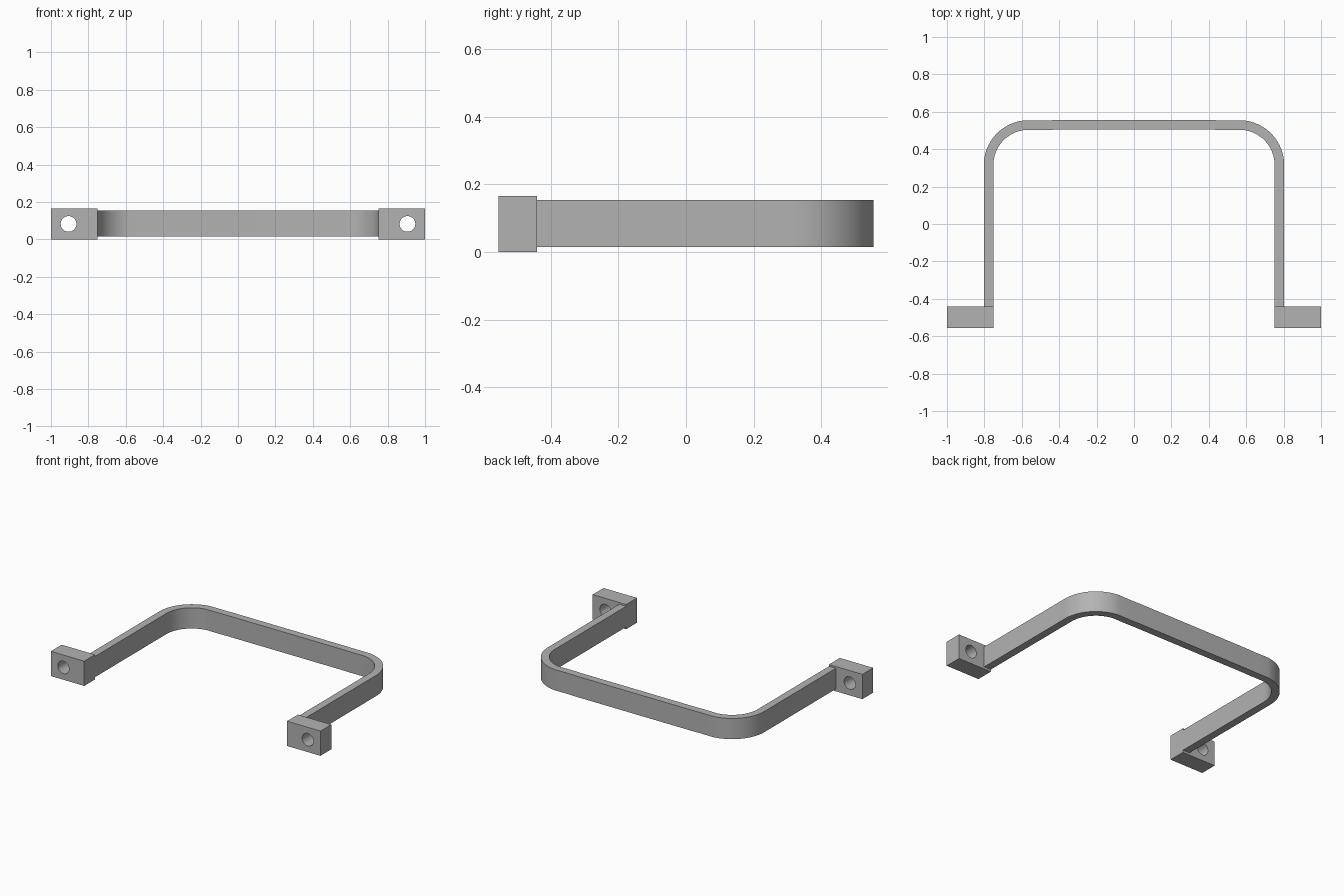
import bpy
import bmesh
from math import cos, sin, radians
from mathutils import Matrix, Vector

if "Cube" in bpy.data.objects:
    bpy.data.objects.remove(bpy.data.objects["Cube"], do_unlink=True)

metal = bpy.data.materials.new("grey metal")
metal.use_nodes = True
colour = (0.45, 0.45, 0.45, 1)
metal.diffuse_color = colour
metal.node_tree.nodes["Principled BSDF"].inputs["Base Color"].default_value = colour


def make_object(name, bm):
    bmesh.ops.recalc_face_normals(bm, faces=bm.faces)
    mesh = bpy.data.meshes.new(name)
    bm.to_mesh(mesh)
    bm.free()
    mesh.materials.append(metal)
    obj = bpy.data.objects.new(name, mesh)
    bpy.context.collection.objects.link(obj)
    return obj


def make_active(obj):
    bpy.ops.object.select_all(action="DESELECT")
    obj.select_set(True)
    bpy.context.view_layer.objects.active = obj


def half_profile(radius, offset):
    """Left half of one band edge, from the foot to the crossbar."""
    corner = Vector((0.563, 0.315))
    pts = [Vector((corner.x + radius, -0.44))]
    for i in range(17):
        a = radians(85 * i / 16)
        pts.append(corner + radius * Vector((cos(a), sin(a))))
    pts += [Vector((0.49, 0.553 - offset)), Vector((0.43, 0.555 - offset))]
    return pts


def full_profile(radius, offset):
    half = half_profile(radius, offset)
    return half + [Vector((-p.x, p.y)) for p in reversed(half)]


# Bent flat band, legs and crossbar in one piece
low, high, thick = 0.015, 0.154, 0.051
outer = full_profile(0.24, 0)
inner = full_profile(0.24 - thick, thick)
bm = bmesh.new()
rings = []
for o, i in zip(outer, inner):
    rings.append([bm.verts.new((p.x, p.y, z))
                  for p, z in ((o, low), (o, high), (i, high), (i, low))])
for a, b in zip(rings, rings[1:]):
    for k in range(4):
        n = (k + 1) % 4
        bm.faces.new((a[k], a[n], b[n], b[k]))
bm.faces.new(rings[0])
bm.faces.new(rings[-1])
band = make_object("bent_band", bm)
make_active(band)
bpy.ops.object.shade_smooth_by_angle(angle=radians(30))

# Mounting feet, each with a round bolt hole
for side, name in ((1, "left_foot"), (-1, "right_foot")):
    bm = bmesh.new()
    bmesh.ops.create_cube(bm, size=1, matrix=Matrix.Translation((side * 0.876, -0.4975, 0.083))
                          @ Matrix.Diagonal((0.248, 0.115, 0.166, 1)))
    foot = make_object(name, bm)

    bm = bmesh.new()
    bmesh.ops.create_cone(bm, cap_ends=True, segments=40, radius1=0.042, radius2=0.042, depth=0.4,
                          matrix=Matrix.Translation((side * 0.906, -0.5, 0.083))
                          @ Matrix.Rotation(radians(90), 4, "X"))
    cutter = make_object("hole_cutter", bm)
    cutter.hide_render = True

    cut = foot.modifiers.new("bolt hole", "BOOLEAN")
    cut.operation = "DIFFERENCE"
    cut.solver = "EXACT"
    cut.object = cutter
    make_active(foot)
    bpy.ops.object.modifier_apply(modifier=cut.name)
    bpy.data.objects.remove(cutter, do_unlink=True)
    bpy.ops.object.shade_smooth_by_angle(angle=radians(30))
